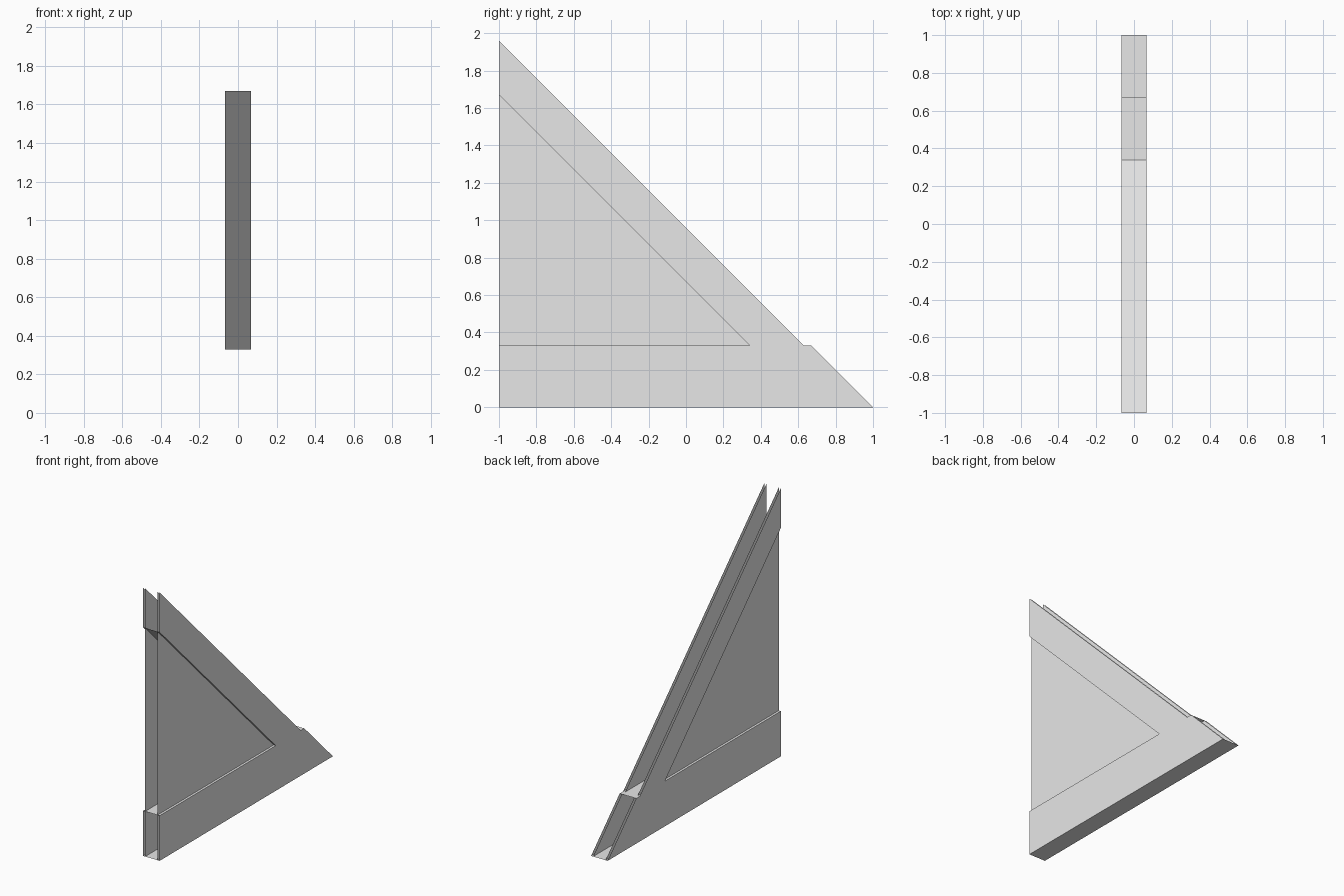
import bpy

cube = bpy.data.objects.get("Cube")
if cube:
    bpy.data.objects.remove(cube, do_unlink=True)

HALF = 0.067      # half width over the outer skins
INNER = 0.05      # half width over the recessed skins
SHELF = 0.33      # height of the shelf

grey = bpy.data.materials.new("light grey")
grey.use_nodes = True
grey.diffuse_color = (0.8, 0.8, 0.8, 1)
grey.node_tree.nodes["Principled BSDF"].inputs["Base Color"].default_value = (0.8, 0.8, 0.8, 1)


def sheet(name, points):
    """One flat sheet from its corner points."""
    mesh = bpy.data.meshes.new(name)
    mesh.from_pydata(points, [], [range(len(points))])
    mesh.materials.append(grey)
    obj = bpy.data.objects.new(name, mesh)
    bpy.context.collection.objects.link(obj)


def side(name, outline, x):
    """Upright skin at x, facing outward."""
    order = outline if x > 0 else outline[::-1]
    sheet(name, [(x, y, z) for y, z in order])


def plate(name, start, end):
    """Full-width plate between two (y, z) points."""
    (y0, z0), (y1, z1) = start, end
    sheet(name, [(-HALF, y0, z0), (HALF, y0, z0), (HALF, y1, z1), (-HALF, y1, z1)])


# Stepped triangular outline, and the same with an open triangular window
triangle = [(-1, 0), (1, 0), (0.67, SHELF), (0.63, SHELF), (-1, 1.96)]
frame = triangle + [(-1, 1.67), (0.34, SHELF), (-1, SHELF)]

# Outer frame skins and recessed skins on both sides
for label, sign in (("left", 1), ("right", -1)):
    side(label + "_frame_skin", frame, sign * HALF)
    side(label + "_recessed_panel", triangle, sign * INNER)

# Cross plates
plate("floor_plate", (-1, 0), (1, 0))
plate("shelf_plate", (-1, SHELF), (0.67, SHELF))
plate("sloping_plate", (0.34, SHELF), (-1, 1.67))
